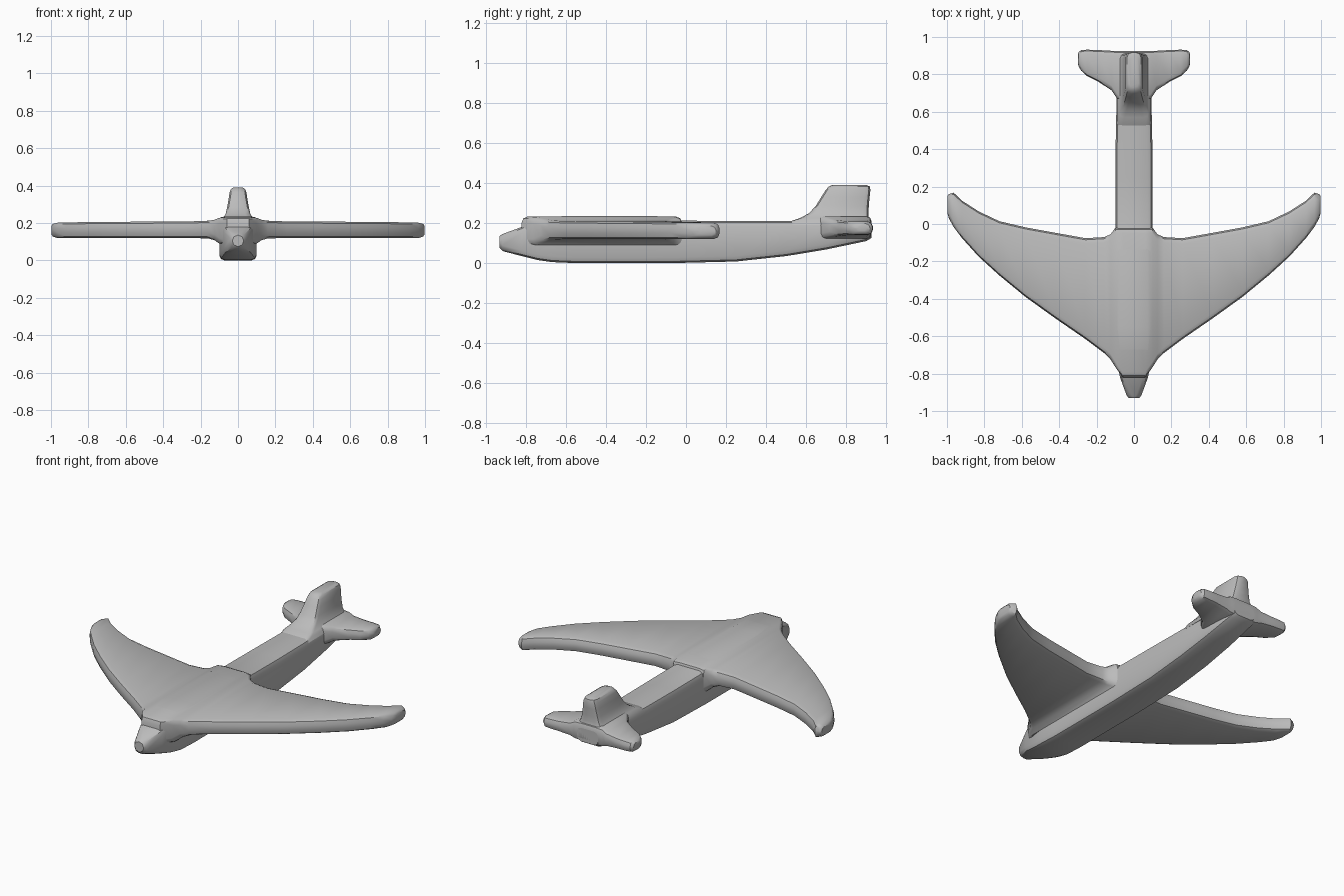
import bpy, bmesh, math

cube = bpy.data.objects.get("Cube")
if cube:
    bpy.data.objects.remove(cube, do_unlink=True)

grey = bpy.data.materials.new("plain grey")
grey.use_nodes = True
colour = (0.5, 0.5, 0.5, 1)
grey.diffuse_color = colour
grey.node_tree.nodes["Principled BSDF"].inputs["Base Color"].default_value = colour


def ring(u0, u1, v0, v1, r):
    """Rounded rectangle with three points on each corner."""
    r = min(r, (u1 - u0) * 0.48, (v1 - v0) * 0.48)
    corners = [(u1 - r, v1 - r), (u0 + r, v1 - r), (u0 + r, v0 + r), (u1 - r, v0 + r)]
    points = []
    for i, (cu, cv) in enumerate(corners):
        for k in range(3):
            a = math.radians(90 * i + 45 * k)
            points.append((cu + r * math.cos(a), cv + r * math.sin(a)))
    return points


def loft(name, sections, place):
    """Skin sections (position, u0, u1, v0, v1, corner radius)."""
    bm = bmesh.new()
    rings = [[bm.verts.new(place(s[0], u, v)) for u, v in ring(*s[1:])] for s in sections]
    for a, b in zip(rings, rings[1:]):
        n = len(a)
        for i in range(n):
            j = (i + 1) % n
            bm.faces.new((a[i], a[j], b[j], b[i]))
    bm.faces.new(rings[0])
    bm.faces.new(rings[-1])
    bmesh.ops.recalc_face_normals(bm, faces=bm.faces)
    mesh = bpy.data.meshes.new(name)
    bm.to_mesh(mesh)
    bm.free()
    mesh.materials.append(grey)
    obj = bpy.data.objects.new(name, mesh)
    bpy.context.collection.objects.link(obj)
    bpy.ops.object.select_all(action="DESELECT")
    obj.select_set(True)
    bpy.context.view_layer.objects.active = obj
    bpy.ops.object.shade_smooth_by_angle(angle=math.radians(35))
    return obj


def both_sides(half):
    return [(-s[0], *s[1:]) for s in reversed(half)] + half


# Fuselage: y, half width, bottom, top
body = [(-.93, .03, .075, .135), (-.915, .04, .06, .145), (-.82, .075, .035, .18),
        (-.74, .09, .015, .215), (-.67, .1, .005, .232), (-.55, .1, 0, .236),
        (-.15, .1, 0, .236), (-.07, .1, 0, .212), (.25, .1, .008, .21),
        (.5, .097, .035, .21), (.7, .092, .068, .212), (.9, .085, .11, .215),
        (.925, .07, .125, .205)]
loft("fuselage", [(y, -w, w, b, t, .028) for y, w, b, t in body],
     lambda p, u, v: (u, p, v))

# Swept wing: x, leading edge, trailing edge, bottom, top
wing = [(.06, -.82, -.02, .09, .232), (.1, -.765, -.02, .09, .228),
        (.125, -.725, -.055, .108, .218), (.16, -.69, -.07, .118, .212),
        (.26, -.615, -.076, .12, .209), (.42, -.505, -.047, .12, .208),
        (.58, -.39, -.018, .12, .207), (.72, -.275, .015, .12, .206),
        (.83, -.175, .067, .12, .205), (.92, -.075, .125, .12, .203),
        (.965, -.015, .168, .12, .202), (.99, .03, .16, .128, .195),
        (.998, .06, .15, .14, .185)]
loft("wing", both_sides([(*s, .03) for s in wing]), lambda p, u, v: (p, u, v))

# Tailplane, same layout as the wing
tail = [(.05, .65, .925, .12, .235), (.09, .67, .925, .122, .232),
        (.12, .715, .926, .132, .217), (.19, .76, .93, .138, .21),
        (.25, .79, .932, .14, .208), (.283, .82, .93, .142, .206),
        (.297, .845, .918, .152, .197), (.3, .86, .9, .162, .187)]
loft("tailplane", both_sides([(*s, .025) for s in tail]), lambda p, u, v: (p, u, v))

# Fin flaring into the fuselage: z, half width, front, back
fin = [(.19, .093, .5, .915), (.212, .09, .53, .915), (.225, .08, .57, .912),
       (.25, .066, .615, .91), (.285, .058, .647, .912), (.33, .05, .675, .916),
       (.365, .045, .697, .92), (.382, .038, .712, .917), (.39, .025, .73, .9)]
loft("fin", [(z, -w, w, a, b, .028) for z, w, a, b in fin],
     lambda p, u, v: (u, v, p))
